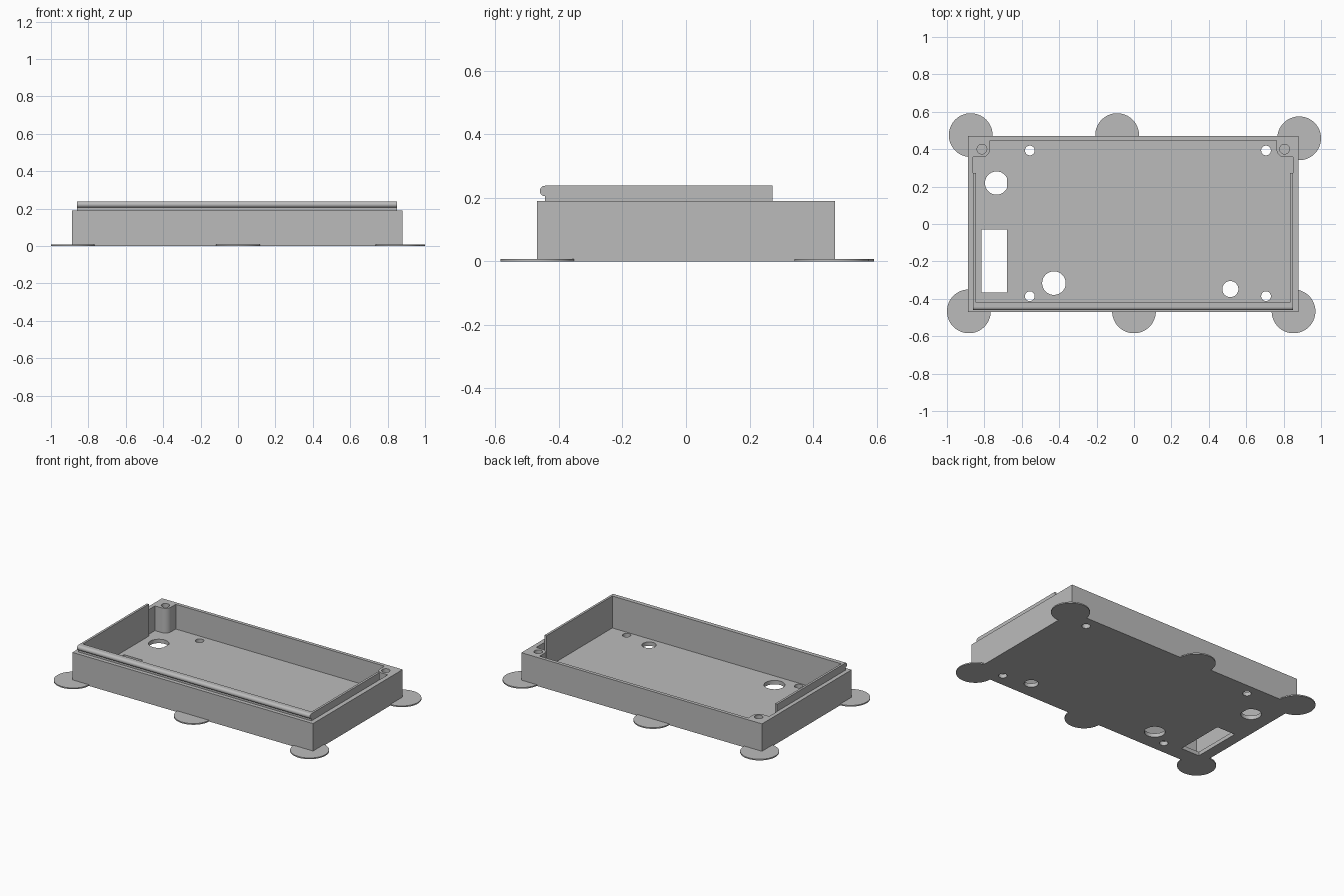
import bpy, bmesh, math
from mathutils import Matrix

if "Cube" in bpy.data.objects:
    bpy.data.objects.remove(bpy.data.objects["Cube"])

grey = bpy.data.materials.new("plain grey")
grey.diffuse_color = (0.5, 0.5, 0.5, 1)
grey.use_nodes = True
grey.node_tree.nodes["Principled BSDF"].inputs["Base Color"].default_value = grey.diffuse_color

FLOOR, RIM, TOP = 0.026, 0.19, 0.238
LEFT, RIGHT, FRONT, BACK = -0.887, 0.88, -0.47, 0.47


def prism(name, outline, z0, z1):
    """Extrude a flat outline from z0 to z1."""
    bm = bmesh.new()
    base = bm.faces.new([bm.verts.new((x, y, z0)) for x, y in outline])
    ext = bmesh.ops.extrude_face_region(bm, geom=[base])
    up = [v for v in ext["geom"] if isinstance(v, bmesh.types.BMVert)]
    bmesh.ops.translate(bm, verts=up, vec=(0, 0, z1 - z0))
    bmesh.ops.recalc_face_normals(bm, faces=bm.faces)
    me = bpy.data.meshes.new(name)
    bm.to_mesh(me)
    bm.free()
    ob = bpy.data.objects.new(name, me)
    bpy.context.collection.objects.link(ob)
    me.materials.append(grey)
    return ob


def rect(x0, x1, y0, y1):
    return [(x0, y0), (x1, y0), (x1, y1), (x0, y1)]


def arc(cx, cy, r, a0, a1, n):
    steps = [math.radians(a0 + (a1 - a0) * i / n) for i in range(n + 1)]
    return [(cx + r * math.cos(a), cy + r * math.sin(a)) for a in steps]


def circle(cx, cy, r, n=48):
    return arc(cx, cy, r, 0, 360, n)[:-1]


def cut(ob, cutter):
    """Subtract the cutter from the object and delete it."""
    mod = ob.modifiers.new("cut", "BOOLEAN")
    mod.operation, mod.solver, mod.object = "DIFFERENCE", "EXACT", cutter
    bpy.context.view_layer.objects.active = ob
    bpy.ops.object.modifier_apply(modifier=mod.name)
    bpy.data.objects.remove(cutter)


# thin round feet pads, trimmed where they meet the tray
pads = [(-0.873, 0.475), (-0.09, 0.475), (0.883, 0.458),
        (-0.883, -0.467), (0.0, -0.467), (0.853, -0.467)]
for i, (x, y) in enumerate(pads):
    pad = prism(f"foot_pad_{i + 1}", circle(x, y, 0.117, 64), 0, 0.008)
    cut(pad, prism("trim", rect(LEFT, RIGHT, FRONT, BACK), -0.1, 0.1))

# tray body with a cavity that leaves two rounded screw posts at the back
tray = prism("tray", rect(LEFT, RIGHT, FRONT, BACK), 0, RIM)
cavity = [(-0.845, -0.42), (0.835, -0.42), (0.835, 0.272), (0.85, 0.272), (0.85, 0.357)]
cavity += arc(0.805, 0.4, 0.043, -90, -180, 10) + [(0.762, 0.447), (-0.77, 0.447)]
cavity += arc(-0.813, 0.4, 0.043, 0, -90, 10) + [(-0.86, 0.357), (-0.86, 0.272), (-0.845, 0.272)]
cut(tray, prism("cavity", cavity, FLOOR, 0.4))

# blind screw holes in the posts
for x in (-0.813, 0.805):
    cut(tray, prism("screw_hole", circle(x, 0.4, 0.026, 32), 0.06, 0.4))

# openings through the floor
holes = [(x, y, 0.026) for x in (-0.557, 0.706) for y in (0.393, -0.386)]
holes += [(-0.428, -0.316, 0.063), (0.515, -0.348, 0.043)]
for x, y, r in holes:
    cut(tray, prism("floor_hole", circle(x, y, r), -0.1, 0.1))
flat_side = arc(-0.735, 0.219, 0.062, 28, 332, 44)
cut(tray, prism("flat_sided_hole", flat_side, -0.1, 0.1))
cut(tray, prism("window", rect(-0.815, -0.68, -0.365, -0.03), -0.1, 0.1))

# raised lip around the front and both sides
prism("lip", [(-0.86, -0.444), (0.85, -0.444), (0.85, 0.272), (0.835, 0.272),
              (0.835, -0.42), (-0.845, -0.42), (-0.845, 0.272), (-0.86, 0.272)], RIM, TOP)

# half-round snap bead along the front of the lip
r = (TOP - 0.205) / 2
bead = prism("snap_bead", arc(-0.444, TOP - r, r, 90, 270, 14), -0.86, 0.85)
bead.data.transform(Matrix(((0, 0, 1, 0), (1, 0, 0, 0), (0, 1, 0, 0), (0, 0, 0, 1))))

for ob in bpy.context.scene.objects:
    ob.select_set(True)
bpy.context.view_layer.objects.active = tray
bpy.ops.object.shade_smooth_by_angle(angle=math.radians(30))
